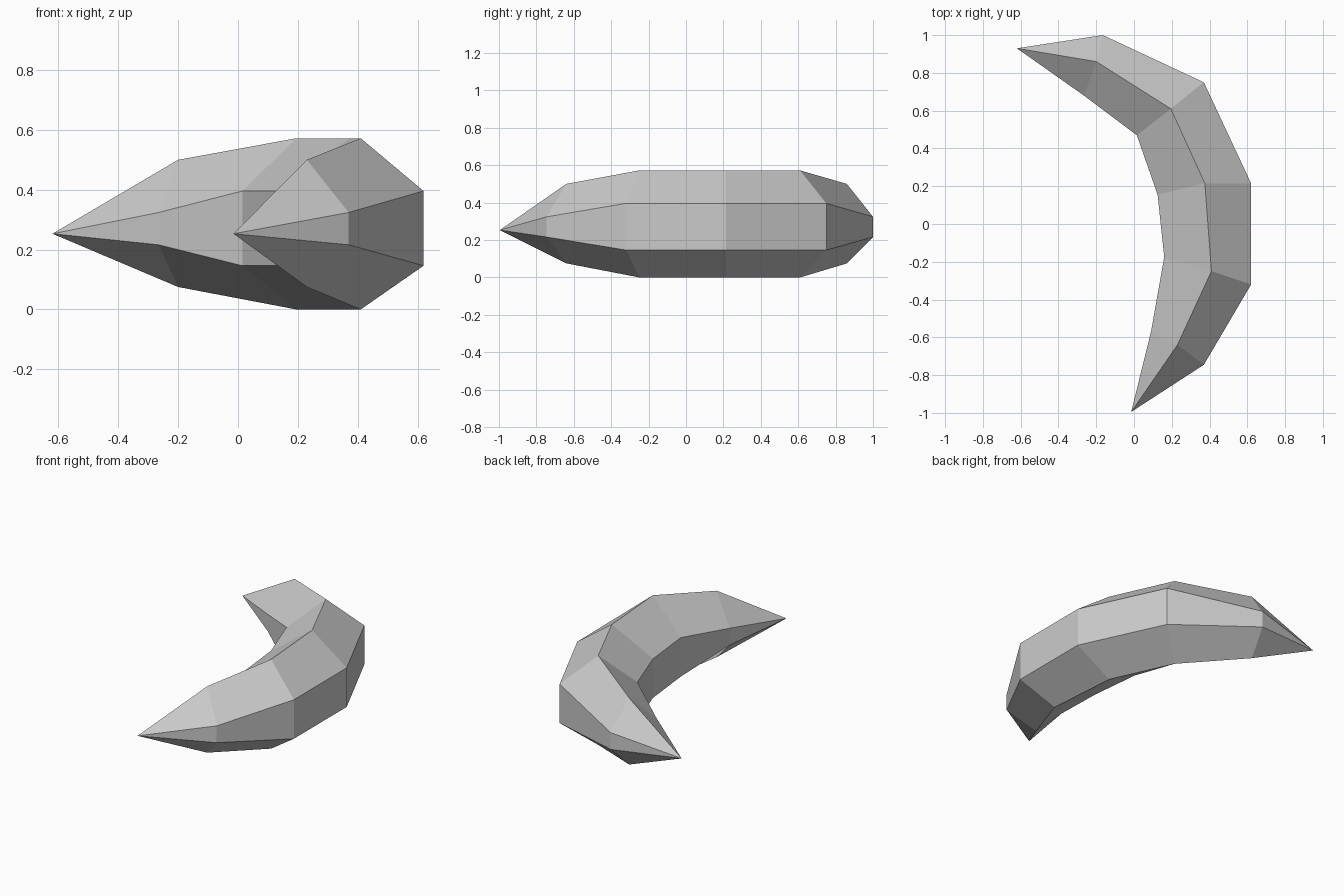
import bpy
import bmesh

cube = bpy.data.objects.get("Cube")
if cube:
    bpy.data.objects.remove(cube, do_unlink=True)

# Plan positions of each hexagonal ring: outer edge, ridge, inner edge
RINGS = [
    ((-0.165, 1.0), (-0.2, 0.86), (-0.265, 0.68)),
    ((0.37, 0.75), (0.195, 0.61), (0.015, 0.47)),
    ((0.62, 0.215), (0.375, 0.215), (0.125, 0.155)),
    ((0.62, -0.32), (0.41, -0.25), (0.16, -0.175)),
    ((0.37, -0.745), (0.23, -0.64), (0.09, -0.57)),
]
TIPS = [(-0.62, 0.93, 0.253), (-0.015, -0.995, 0.253)]
# Heights as (edge, ridge) pairs, upper and lower, for slim and full rings
SLIM = ((0.324, 0.5), (0.216, 0.075))
FULL = ((0.396, 0.572), (0.146, 0.0))

bm = bmesh.new()


def ring_verts(i):
    """Return the upper and lower rows of one ring, outer to inner."""
    heights = SLIM if i in (0, len(RINGS) - 1) else FULL
    return [[bm.verts.new((x, y, ridge if k == 1 else edge))
             for k, (x, y) in enumerate(RINGS[i])]
            for edge, ridge in heights]


rings = [ring_verts(i) for i in range(len(RINGS))]

# Body: sloping faces above and below, upright faces outside and inside
for a, b in zip(rings, rings[1:]):
    for s in (0, 1):
        for k in (0, 1):
            bm.faces.new((a[s][k], a[s][k + 1], b[s][k + 1], b[s][k]))
    for k in (0, 2):
        bm.faces.new((a[0][k], a[1][k], b[1][k], b[0][k]))

# Pointed ends
for tip, (up, low) in zip(TIPS, (rings[0], rings[-1])):
    point = bm.verts.new(tip)
    loop = up + low[::-1]
    for k in range(len(loop)):
        bm.faces.new((point, loop[k], loop[(k + 1) % len(loop)]))

bmesh.ops.recalc_face_normals(bm, faces=bm.faces[:])
mesh = bpy.data.meshes.new("curved_fruit")
bm.to_mesh(mesh)
bm.free()

# Plain grey surface
grey = bpy.data.materials.new("light_grey")
grey.use_nodes = True
colour = (0.6, 0.6, 0.6, 1.0)
grey.diffuse_color = colour
grey.node_tree.nodes["Principled BSDF"].inputs["Base Color"].default_value = colour
mesh.materials.append(grey)

fruit = bpy.data.objects.new("curved_fruit", mesh)
bpy.context.collection.objects.link(fruit)
